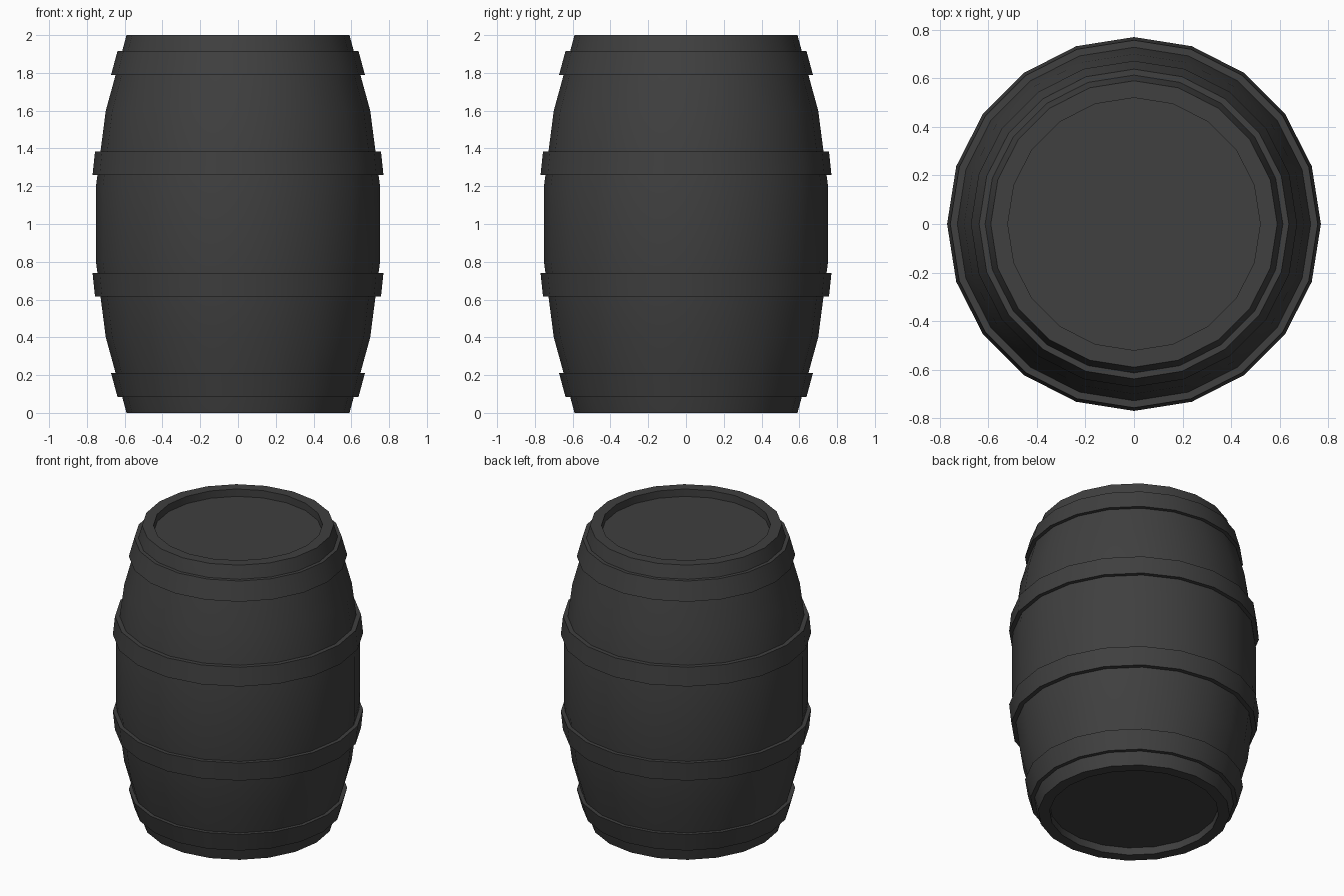
import bpy, bmesh, math

if "Cube" in bpy.data.objects:
    bpy.data.objects.remove(bpy.data.objects["Cube"])

SIDES = 20

dark = bpy.data.materials.new("dark_grey")
dark.diffuse_color = (0.05, 0.05, 0.05, 1)
dark.use_nodes = True
dark.node_tree.nodes["Principled BSDF"].inputs["Base Color"].default_value = dark.diffuse_color


def lathe(name, profile, closed=False):
    """Spin an (r, z) profile around z; open profiles are capped at both ends."""
    bm = bmesh.new()
    rings = []
    for r, z in profile:
        rings.append([bm.verts.new((r * math.cos(2 * math.pi * i / SIDES),
                                    r * math.sin(2 * math.pi * i / SIDES), z))
                      for i in range(SIDES)])
    pairs = list(zip(rings, rings[1:]))
    if closed:
        pairs.append((rings[-1], rings[0]))
    else:
        bm.faces.new(rings[0])
        bm.faces.new(rings[-1])
    for a, b in pairs:
        for i in range(SIDES):
            j = (i + 1) % SIDES
            bm.faces.new((a[i], a[j], b[j], b[i]))
    bmesh.ops.recalc_face_normals(bm, faces=bm.faces)
    mesh = bpy.data.meshes.new(name)
    bm.to_mesh(mesh)
    bm.free()
    mesh.materials.append(dark)
    ob = bpy.data.objects.new(name, mesh)
    bpy.context.collection.objects.link(ob)
    bpy.ops.object.select_all(action='DESELECT')
    ob.select_set(True)
    bpy.context.view_layer.objects.active = ob
    bpy.ops.object.shade_smooth_by_angle(angle=math.radians(30))
    return ob


# Bulging body with a recessed lid at each end
half = [(0.52, 1.95), (0.52, 2.0), (0.59, 2.0), (0.70, 1.6), (0.752, 1.2)]
lathe("barrel_body", half + [(r, 2 - z) for r, z in reversed(half)])

# Hoops: end-side z and radii, middle-side z and radii (inner, outer)
hoops = {
    "end_hoop": [(0.605, 1.915), (0.638, 1.915), (0.672, 1.79), (0.64, 1.79)],
    "middle_hoop": [(0.72, 1.385), (0.757, 1.385), (0.77, 1.26), (0.735, 1.26)],
}
for name, section in hoops.items():
    lathe("upper_" + name, section, closed=True)
    lathe("lower_" + name, [(r, 2 - z) for r, z in section], closed=True)
